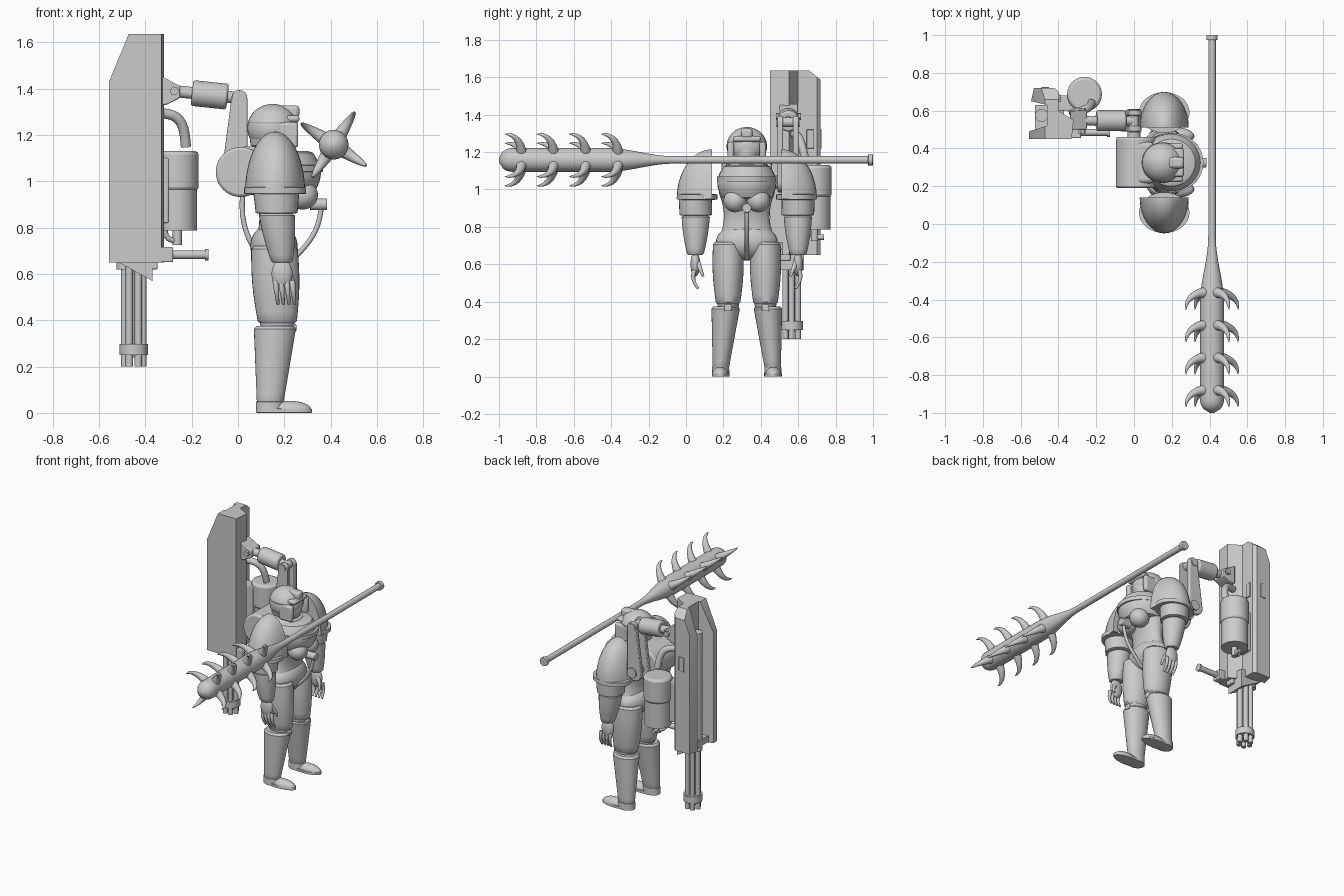
import bpy, bmesh
from math import sin, cos, pi, radians, sqrt
from mathutils import Vector

if "Cube" in bpy.data.objects:
    bpy.data.objects.remove(bpy.data.objects["Cube"])

grey = bpy.data.materials.new("plain_grey")
grey.use_nodes = True
grey.diffuse_color = (.6, .6, .6, 1)
grey.node_tree.nodes["Principled BSDF"].inputs["Base Color"].default_value = grey.diffuse_color
parts = []
MIDLINE = .325      # the figure's plane of symmetry, in y


def at(side, x, out, z):
    """Point on the figure, measured outward from its plane of symmetry."""
    return Vector((x, MIDLINE + side * out, z))


def middle(x, z):
    return at(0, x, 0, z)


def finish(name, bm, bevel=0):
    bmesh.ops.recalc_face_normals(bm, faces=bm.faces)
    mesh = bpy.data.meshes.new(name)
    bm.to_mesh(mesh)
    bm.free()
    mesh.materials.append(grey)
    obj = bpy.data.objects.new(name, mesh)
    bpy.context.collection.objects.link(obj)
    if bevel:
        modifier = obj.modifiers.new("soft_edges", 'BEVEL')
        modifier.width, modifier.segments = bevel, 2
    parts.append(obj)


def loft(name, rings, sides, bevel=0):
    """Skin a row of ellipses, each given as centre and two half axes."""
    bm = bmesh.new()
    angles = [2 * pi * i / sides for i in range(sides)]
    loops = [[bm.verts.new(centre + u * cos(a) + v * sin(a)) for a in angles]
             for centre, u, v in rings]
    for lower, upper in zip(loops, loops[1:]):
        for i in range(sides):
            j = (i + 1) % sides
            bm.faces.new((lower[i], lower[j], upper[j], upper[i]))
    bm.faces.new(loops[0])
    bm.faces.new(loops[-1])
    finish(name, bm, bevel)


RIM = [(0, .87)] + [(.04 + .92 * i / 8, 1) for i in range(9)] + [(1, .87)]


def limb(name, low, high, low_size, high_size, bulge=0):
    """Upright tapering form with softened ends; sizes are half depth and half width."""
    rings = []
    for t, fit in RIM:
        size = Vector(low_size).lerp(Vector(high_size), t)
        depth, width = [(half + bulge * sin(pi * t)) * fit for half in size]
        rings.append((low.lerp(high, t), Vector((depth, 0, 0)), Vector((0, width, 0))))
    loft(name, rings, 32)


def arc(start, end, sag, steps=10):
    start, end, sag = Vector(start), Vector(end), Vector(sag)
    return [start.lerp(end, i / steps) + sag * sin(pi * i / steps) for i in range(steps + 1)]


def rod(name, points, radius, sides=20, bevel=0):
    """Round tube along a flat path; the radius is a number or a rule of the distance."""
    path = [Vector(p) for p in points]
    last = len(path) - 1
    tangents = [(path[min(i + 1, last)] - path[max(i - 1, 0)]).normalized()
                for i in range(last + 1)]
    normal = tangents[0].cross(tangents[-1])
    if normal.length < .01:
        normal = tangents[0].orthogonal()
    rings = []
    for i, (centre, tangent) in enumerate(zip(path, tangents)):
        r = radius(i / last) if callable(radius) else radius
        u = (normal - tangent * normal.dot(tangent)).normalized()
        rings.append((centre, u * r, tangent.cross(u) * r))
    loft(name, rings, sides, bevel)


def cut(bm, point, normal):
    geom = bm.verts[:] + bm.edges[:] + bm.faces[:]
    result = bmesh.ops.bisect_plane(bm, geom=geom, plane_co=point, plane_no=normal, clear_outer=True)
    rim = [e for e in result["geom_cut"] if isinstance(e, bmesh.types.BMEdge)]
    bmesh.ops.holes_fill(bm, edges=rim)


def ball(name, centre, size, cut_directions=()):
    """Ellipsoid, optionally halved through its centre."""
    bm = bmesh.new()
    bmesh.ops.create_uvsphere(bm, u_segments=32, v_segments=20, radius=1)
    bmesh.ops.scale(bm, vec=size, verts=bm.verts)
    bmesh.ops.translate(bm, vec=centre, verts=bm.verts)
    for direction in cut_directions:
        cut(bm, centre, direction)
    finish(name, bm)


def box(name, centre, size, bevel=.005):
    bm = bmesh.new()
    bmesh.ops.create_cube(bm, size=1)
    bmesh.ops.scale(bm, vec=size, verts=bm.verts)
    bmesh.ops.translate(bm, vec=centre, verts=bm.verts)
    finish(name, bm, bevel)


def prism(name, outline, place, start, depth, bevel=0, cuts=()):
    """Extrude an outline; place(a, b, h) turns outline and height into a point."""
    bm = bmesh.new()
    face = bm.faces.new([bm.verts.new(place(a, b, start)) for a, b in outline])
    result = bmesh.ops.extrude_face_region(bm, geom=[face])
    moved = [v for v in result["geom"] if isinstance(v, bmesh.types.BMVert)]
    bmesh.ops.translate(bm, vec=place(0, 0, depth), verts=moved)
    for point, normal in cuts:
        cut(bm, point, normal)
    finish(name, bm, bevel)


def upward(a, b, h):
    return (a, b, h)


def sideways(a, b, h):
    return (a, h, b)


# Torso, chest and collar
ball("hips", middle(.155, .72), (.102, .165, .1))
limb("waist", middle(.155, .7), middle(.165, .99), (.095, .165), (.11, .15), -.035)
limb("upper_torso", middle(.165, .95), middle(.16, 1.14), (.1, .14), (.09, .1), .03)
limb("chest_armour", middle(.2, .95), middle(.195, 1.13), (.13, .13), (.125, .12), .033)
limb("collar_rim", middle(.2, 1.04), middle(.2, 1.07), (.168, .158), (.168, .158))

# Helmeted head
limb("neck", middle(.16, 1.05), middle(.16, 1.2), (.07, .07), (.07, .07))
limb("helmet_sides", middle(.145, 1.15), middle(.15, 1.26), (.09, .085), (.108, .108))
ball("helmet_dome", middle(.15, 1.23), (.11, .108, .104))
ball("face", middle(.19, 1.2), (.07, .065, .085))
box("helmet_brim", middle(.23, 1.27), (.07, .15, .03), .012)
box("helmet_crest", middle(.22, 1.3), (.09, .06, .055), .015)

for s in (-1, 1):
    box("cheek_guard", at(s, .21, .085, 1.2), (.1, .035, .11), .012)
    ball("breast_plate", at(s, .28, .062, .94), (.065, .062, .062))

    # Shoulder dome and arm
    elbow = at(s, .167, .273, .86)
    wrist = at(s, .19, .275, .65)
    ball("shoulder_dome", at(s, .16, .185, .95), (.13, .19, .265), ((0, -s, 0), (0, 0, -1)))
    limb("shoulder_rim", at(s, .16, .265, .945), at(s, .16, .265, .975), (.134, .108), (.134, .108))
    limb("upper_arm", elbow, at(s, .165, .275, .96), (.09, .087), (.1, .088))
    ball("elbow", elbow, (.06, .06, .04))
    limb("forearm", wrist, elbow, (.046, .044), (.078, .076), .005)
    ball("palm", wrist - Vector((0, 0, .05)), (.045, .026, .065))
    for i in range(4):
        knuckle = wrist + Vector((.024 * i - .028, s * .005, -.08))
        rod("finger", arc(knuckle, knuckle + Vector((.01, -s * .02, -.1)), (0, s * .015, 0)),
            lambda t: .013 - .006 * t, 12)
    thumb = wrist + Vector((.02, -s * .012, -.04))
    rod("thumb", arc(thumb, thumb + Vector((.03, -s * .03, -.075)), (.01, 0, 0)),
        lambda t: .015 - .008 * t, 12)

    # Leg and foot
    hip = at(s, .157, .1, .72)
    knee = at(s, .17, .1, .385)
    ankle = at(s, .138, .14, .03)
    limb("thigh", knee, hip, (.083, .064), (.1, .08), .01)
    ball("knee", knee, (.075, .058, .04))
    limb("shin", ankle, at(s, .16, .112, .375), (.056, .042), (.092, .077))
    box("knee_tab", at(s, .242, .1, .367), (.02, .04, .035), .006)
    limb("sole", at(s, .2, .14, 0), at(s, .2, .14, .018), (.12, .047), (.12, .047))
    limb("heel", at(s, .138, .14, 0), at(s, .138, .14, .05), (.06, .047), (.06, .046))
    ball("toe_cap", at(s, .225, .142, .012), (.092, .044, .04), ((0, 0, -1),))

# Hose looping from chest to back
rod("chest_knob", (middle(.31, .9), middle(.385, .9)), .025, bevel=.004)
rod("front_hose", arc(middle(.36, .89), middle(.2, .63), (.04, 0, 0)), .011)
rod("back_hose", arc(middle(.02, .95), middle(.12, .63), (-.037, 0, 0)), .011)

# Backpack drum and folding support arm
rod("backpack_drum", (at(-1, .012, .135, 1.04), at(1, .012, .135, 1.04)), .108, 40, .012)
box("backpack_mount", middle(.055, 1.045), (.1, .22, .21), .02)
rod("arm_axle", ((0, MIDLINE, 1.04), (0, .61, 1.04)), .035)
half_turn = [pi * i / 12 for i in range(13)]
lever = [(.006 + .034 * cos(a), 1.36 + .034 * sin(a)) for a in half_turn]
lever += [(-.015 - .055 * cos(a), 1.04 - .055 * sin(a)) for a in half_turn]
for y in (.49, .573):
    prism("arm_lever", lever, sideways, y, .028, .005)

ARM = .547          # the arm's own plane, in y
shoulder_pin, gun_pin = Vector((0, ARM, 1.36)), Vector((-.28, ARM, 1.39))
rod("arm_elbow", ((0, .485, 1.36), (0, .606, 1.36)), .026)
rod("arm_neck", (shoulder_pin, gun_pin), .026)
rod("arm_piston", (shoulder_pin.lerp(gun_pin, .16), shoulder_pin.lerp(gun_pin, .71)), .056, 28, .01)
prism("gun_bracket", [(-.34, 1.46), (-.25, 1.41), (-.25, 1.36), (-.31, 1.33), (-.34, 1.33)],
      sideways, .5, .1, .005)
rod("bracket_bolt", ((-.275, .48, 1.39), (-.275, .615, 1.39)), .02, 6)

# Gun housing: two armour plates around a grooved core, with sloped shoulders
housing = [(-.557, .45), (-.33, .45), (-.32, .55), (-.4, .6), (-.4, .7), (-.42, .72),
           (-.53, .72), (-.545, .65), (-.46, .63), (-.46, .52), (-.557, .49)]
prism("gun_housing", housing, upward, .65, .985,
      cuts=(((-.557, .5, 1.43), (-.205, 0, .085)), ((-.4, .66, 1.635), (0, .045, .055))))
rod("groove_barrel", ((-.49, .575, .62), (-.49, .575, 1.45)), .034)
prism("gun_underside", [(-.525, .7), (-.525, .655), (-.37, .57), (-.37, .7)], sideways, .5, .13)
box("vent_frame", (-.47, .72, 1.27), (.04, .01, .1), .002)
box("side_vent", (-.395, .665, 1.27), (.01, .04, .1), .002)

# Rotary barrels
axis = Vector((-.45, .565, 0))


def barrel(name, offset, low, high, radius, sides):
    base = axis + offset
    rod(name, (base + Vector((0, 0, low)), base + Vector((0, 0, high))), radius, sides)


for i in range(6):
    angle = i * pi / 3
    barrel("gun_barrel", Vector((cos(angle), sin(angle), 0)) * .039, .2, .66, .016, 14)
barrel("barrel_core", Vector(), .24, .66, .024, 16)
barrel("barrel_band", Vector(), .25, .297, .061, 28)

# Ammunition tank, feed pipes and grip
axis = Vector((-.262, .687, 0))
barrel("tank_valve", Vector(), .725, .8, .02, 16)
barrel("tank_lower", Vector(), .787, .97, .086, 36)
rod("tank_upper", (axis + Vector((0, 0, .96)), axis + Vector((0, 0, 1.13))), .092, 36, .015)
rod("tank_drain", (axis + Vector((0, 0, .745)), axis + Vector((0, .05, .745))), .014)
rod("lower_pipe", arc((-.315, .66, .84), (-.262, .687, .745), (-.02, 0, -.03)), .012)
box("tank_mount", (-.355, .64, .96), (.11, .08, .28))
rod("feed_pipe", arc((-.34, .58, 1.295), (-.225, .64, 1.15), (.03, 0, .04)), .022)
box("grip_block", (-.33, .487, .683), (.1, .065, .065))
rod("grip", ((-.3, .485, .683), (-.13, .485, .683)), .019)
rod("grip_flange", ((-.143, .485, .683), (-.128, .485, .683)), .025)
box("trigger_post", (-.37, .53, .66), (.045, .06, .08))

# Spiked club
CLUB_X, CLUB_Z = .413, 1.158


def club_radius(t):
    y = 1 - 2 * t
    swell = min(max((-.07 - y) / .35, 0), 1)
    tip = max((-y - .93) / .07, 0)
    return (.02 + .044 * swell * swell * (3 - 2 * swell)) * sqrt(max(1 - tip * tip, .03))


rod("club", [(CLUB_X, 1 - i / 50, CLUB_Z) for i in range(101)], club_radius, 28)
rod("club_pommel", ((CLUB_X, .973, CLUB_Z), (CLUB_X, 1, CLUB_Z)), .03, 24, .004)
for row in range(4):
    for quarter in range(4):
        angle = radians(57) + quarter * pi / 2
        curve = []
        for i in range(9):
            t = i / 8
            reach = .04 + .125 * sin(t * pi / 2)
            curve.append((CLUB_X + reach * cos(angle), .172 * row - .88 - .09 * t * t,
                          CLUB_Z + reach * sin(angle)))
        rod("club_claw", curve, lambda t: .03 * sqrt(1 - t) * (1 - t / 2) + .001, 12)

# Smooth shading with crisp edges
bpy.ops.object.select_all(action='DESELECT')
for obj in parts:
    obj.select_set(True)
bpy.context.view_layer.objects.active = parts[0]
bpy.ops.object.shade_smooth_by_angle(angle=radians(35))
